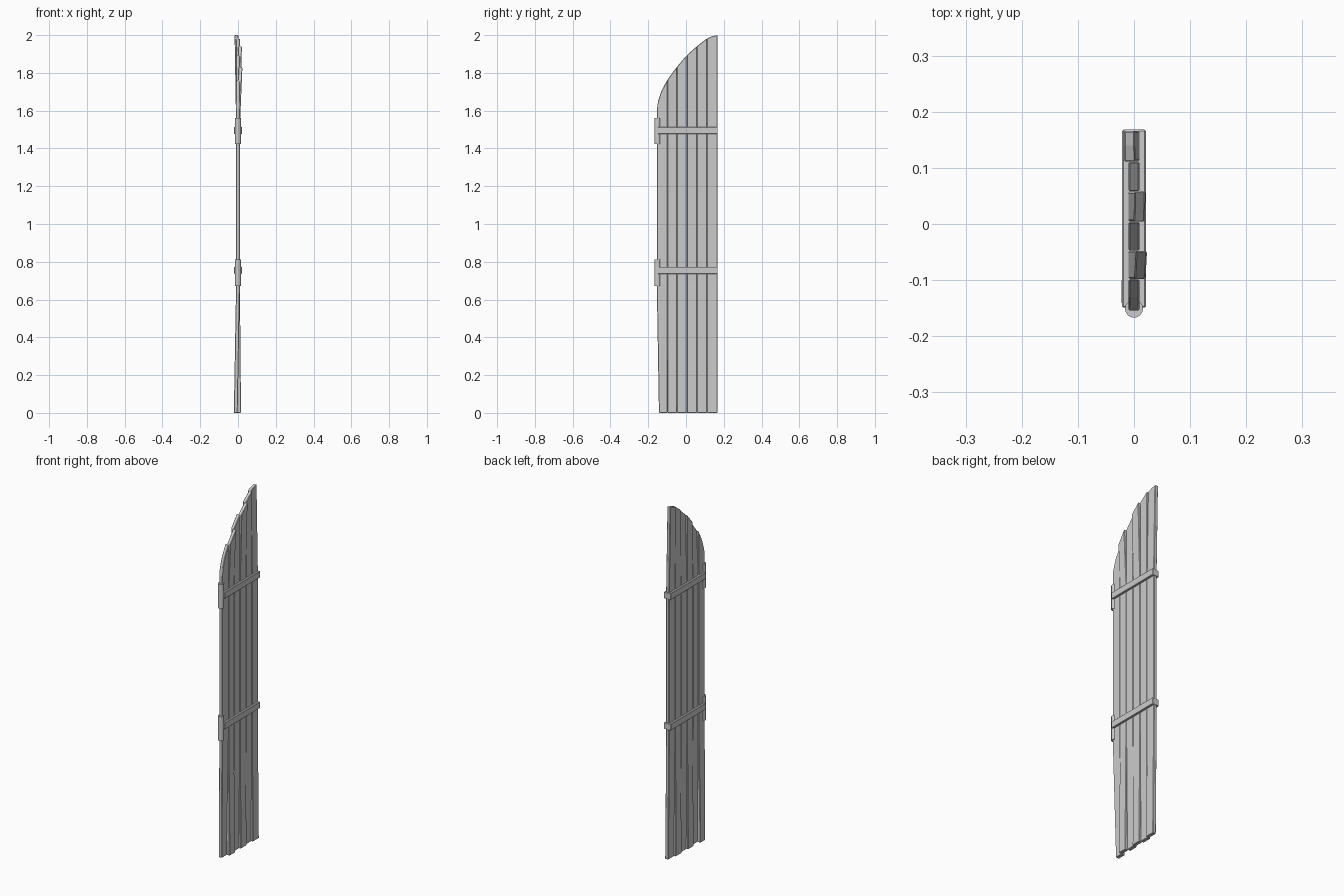
import bpy, bmesh

if "Cube" in bpy.data.objects:
    bpy.data.objects.remove(bpy.data.objects["Cube"])

HALF = 0.01  # half plank thickness
EDGES = [-0.155, -0.098, -0.048, 0.004, 0.058, 0.111, 0.166]
ARC = [(-0.155, 1.60), (-0.148, 1.65), (-0.13, 1.705), (-0.10, 1.762), (-0.05, 1.83),
       (0.0, 1.89), (0.06, 1.943), (0.11, 1.982), (0.14, 1.994), (0.166, 2.0)]
TOP_WARP = [0.0, 0.012, 0.0, 0.01, 0.0, -0.008]
FOOT_WARP = [-0.012, 0.006, -0.006, 0.004, -0.004, 0.006]


def arc_height(y):
    for (y0, z0), (y1, z1) in zip(ARC, ARC[1:]):
        if y <= y1 + 1e-6:
            return z0 + (z1 - z0) * (y - y0) / (y1 - y0)
    return 2.0


def finish(name, bm, bevel):
    bmesh.ops.recalc_face_normals(bm, faces=bm.faces)
    me = bpy.data.meshes.new(name)
    bm.to_mesh(me)
    bm.free()
    ob = bpy.data.objects.new(name, me)
    bpy.context.collection.objects.link(ob)
    mod = ob.modifiers.new("bevel", 'BEVEL')
    mod.width = bevel
    mod.segments = 1
    mod.limit_method = 'ANGLE'
    return ob


# Six planks with a curved top, warped outward at head and foot
for i in range(6):
    y0, y1 = EDGES[i], EDGES[i + 1]
    bm = bmesh.new()
    inner = [y for y, z in ARC if y0 + 0.004 < y < y1 - 0.004]
    cols = [y0 + 0.0004] + inner + [y1 - 0.0004]
    rows = []
    for z in (0, 0.68, 1.52, None):
        front, back = [], []
        for y in cols:
            zz = arc_height(y) if z is None else z
            off = 0
            if zz < 0.68:
                off = FOOT_WARP[i] * (1 - zz / 0.68)
            elif zz > 1.52:
                off = TOP_WARP[i] * (zz - 1.52) / (arc_height((y0 + y1) / 2) - 1.52)
            # outer plank narrows towards the foot
            yy = y
            if i == 0 and z == 0:
                yy = y1 - (y1 - y) * 0.8
            front.append(bm.verts.new((off - HALF, yy, zz)))
            back.append(bm.verts.new((off + HALF, yy, zz)))
        rows.append(front + back[::-1])
    for a, b in zip(rows, rows[1:]):
        n = len(a)
        for k in range(n):
            bm.faces.new((a[k], a[(k + 1) % n], b[(k + 1) % n], b[k]))
    # end caps
    for r in (rows[0], rows[-1]):
        n = len(r)
        for k in range(n // 2 - 1):
            bm.faces.new((r[k], r[k + 1], r[n - 2 - k], r[n - 1 - k]))
    finish(f"plank_{i + 1}", bm, 0.0025)

# Iron straps and hinge barrels
for tag, zs, zh in (("lower", 0.755, 0.742), ("upper", 1.495, 1.492)):
    bm = bmesh.new()
    bmesh.ops.create_cube(bm, size=1)
    for v in bm.verts:
        v.co.x *= 0.042
        v.co.y = v.co.y * 0.317 + 0.0095
        v.co.z = v.co.z * 0.037 + zs
    finish(tag + "_strap", bm, 0.002)
    bpy.ops.mesh.primitive_cylinder_add(vertices=16, radius=0.016, depth=0.138,
                                        location=(0, -0.151, zh))
    bpy.context.object.name = tag + "_hinge"
    bpy.ops.object.shade_smooth_by_angle()
